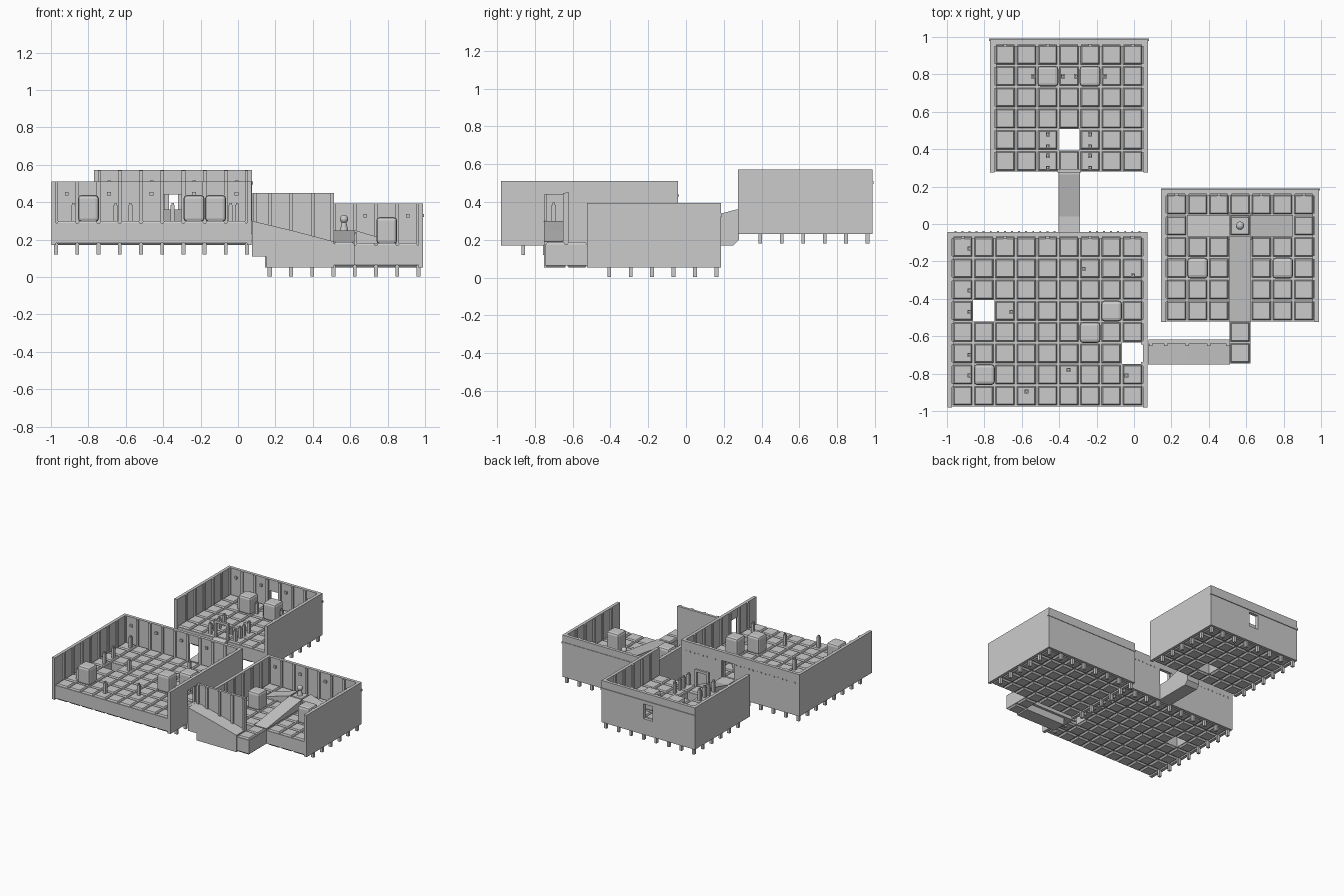
import bpy, bmesh
from math import pi

if "Cube" in bpy.data.objects:
    bpy.data.objects.remove(bpy.data.objects["Cube"])

P = 0.1135      # tile pitch
SLAB = 0.13     # floor thickness
WALL = 0.025    # wall thickness


def finish(name, bm):
    bmesh.ops.recalc_face_normals(bm, faces=bm.faces)
    me = bpy.data.meshes.new(name)
    bm.to_mesh(me)
    bm.free()
    ob = bpy.data.objects.new(name, me)
    bpy.context.collection.objects.link(ob)
    return ob


def add_box(bm, x0, x1, y0, y1, z0, z1):
    vs = bmesh.ops.create_cube(bm, size=1)["verts"]
    for v in vs:
        v.co.x = x1 if v.co.x > 0 else x0
        v.co.y = y1 if v.co.y > 0 else y0
        v.co.z = z1 if v.co.z > 0 else z0


def add_tile(bm, cx, cy, z0, z1):
    # stacked square rings give bevelled edges above and below
    rings = []
    h = P / 2
    for r, z in ((h - .014, z0), (h - .004, z0 + .012), (h, z0 + .012), (h, z1 - .012),
                 (h - .006, z1 - .012), (h - .012, z1)):
        rings.append([bm.verts.new((cx + sx * r, cy + sy * r, z))
                      for sx, sy in ((-1, -1), (1, -1), (1, 1), (-1, 1))])
    for a, b in zip(rings, rings[1:]):
        for i in range(4):
            j = (i + 1) % 4
            bm.faces.new((a[i], a[j], b[j], b[i]))
    bm.faces.new(rings[0])
    bm.faces.new(rings[-1])


def wedge(name, profile, lo, hi, axis):
    # side profile (along, z) extruded across; axis is the run direction
    bm = bmesh.new()
    ends = []
    for w in (lo, hi):
        ends.append([bm.verts.new((p, w, z) if axis == "x" else (w, p, z)) for p, z in profile])
    n = len(profile)
    for e in ends:
        bm.faces.new(e)
    for i in range(n):
        j = (i + 1) % n
        bm.faces.new((ends[0][i], ends[0][j], ends[1][j], ends[1][i]))
    return finish(name, bm)


def wall(bm, axis, a0, a1, w0, w1, z0, z1, door=None):
    # wall running along an axis with an optional (start, end, sill, head) opening
    def piece(s, e, b, t):
        if axis == "x":
            add_box(bm, s, e, w0, w1, b, t)
        else:
            add_box(bm, w0, w1, s, e, b, t)
    if not door:
        piece(a0, a1, z0, z1)
        return
    d0, d1, sill, head = door
    piece(a0, d0, z0, z1)
    piece(d1, a1, z0, z1)
    piece(d0, d1, z0, sill)
    piece(d0, d1, head, z1)


def room(name, x0, y0, nx, ny, z0, holes=(), back_door=None, right_door=None):
    x1, y1 = x0 + nx * P, y0 + ny * P
    z1, top = z0 + SLAB, z0 + .342
    # floor tiles
    bm = bmesh.new()
    for i in range(nx):
        for j in range(ny):
            if (i, j) not in holes:
                add_tile(bm, x0 + (i + .5) * P, y0 + (j + .5) * P, z0, z1)
    finish(name + "_floor", bm)
    # three walls, front left open
    bm = bmesh.new()
    wall(bm, "x", x0 - WALL, x1 + WALL, y1, y1 + WALL, z0, top, back_door)
    wall(bm, "y", y0 - .005, y1, x0 - WALL, x0, z0, top)
    wall(bm, "y", y0 - .005, y1, x1, x1 + WALL, z0, top, right_door)
    finish(name + "_walls", bm)
    # wall posts reaching below the floor
    bm = bmesh.new()
    w, d, lo = .010, .011, z0 - .05
    for i in range(nx + 1):
        x = x0 + i * P
        add_box(bm, x - w, x + w, y1 - d, y1 + d, lo, top - .002)
    for j in range(1, ny):
        y = y0 + j * P
        for x in (x0, x1):
            add_box(bm, x - d, x + d, y - w, y + w, lo, top - .002)
    finish(name + "_posts", bm)
    # small square wall pegs
    bm = bmesh.new()
    for i in range(0, nx, 2):
        x = x0 + (i + .5) * P
        if back_door and back_door[0] - .02 < x < back_door[1] + .02:
            continue
        add_box(bm, x - .01, x + .01, y1 - .012, y1, z1 + .135, z1 + .155)
    finish(name + "_wall_pegs", bm)


def crate(x, y, z):
    bm = bmesh.new()
    h = P / 2 - .001
    add_box(bm, x - h, x + h, y - h, y + h, z - .005, z + .138)
    bmesh.ops.bevel(bm, geom=bm.edges[:], offset=.018, segments=2, affect="EDGES", profile=.5)
    finish("crate", bm)


def stubs(name, spots, z, h=.085, r=.011):
    bm = bmesh.new()
    for x, y in spots:
        add_box(bm, x - r, x + r, y - r, y + r, z - .01, z + h)
        add_box(bm, x - r * .6, x + r * .6, y - r * .6, y + r * .6, z + h, z + h + .012)
    finish(name, bm)


# rooms
room("main_room", -.973, -.975, 9, 8, .17, {(1, 4), (8, 2)},
     back_door=(-.405, -.29, .30, .44), right_door=(-.75, -.637, .30, .44))
room("back_room", -.745, .28, 7, 6, .23, {(3, 1)}, back_door=(-.385, -.305, .36, .48))
room("side_room", .17, -.52, 7, 6, .052)

# outside trim: rods on two back walls, dotted studs on the main room
bm = bmesh.new()
add_box(bm, -.775, .08, .978, .992, .495, .512)
add_box(bm, .145, .995, .178, .19, .322, .338)
for i in range(27):
    x = -.955 + i * P / 3
    if not -.42 < x < -.27:
        add_box(bm, x - .005, x + .005, -.045, -.038, .43, .44)
finish("wall_trim", bm)

# corridor from main room up to back room
wedge("back_corridor", [(-.045, .17), (.25, .17), (.28, .20), (.28, .36), (.265, .36),
                        (.04, .30), (-.045, .30)], -.403, -.29, "y")

# corridor from main room down to side room, with its rear wall
wedge("side_corridor", [(.075, .11), (.15, .11), (.15, .052), (.512, .052), (.512, .19),
                        (.285, .25), (.075, .30)], -.752, -.638, "x")
bm = bmesh.new()
add_box(bm, .077, .512, -.638, -.618, .11, .45)
for x in (.09, .17, .285, .40, .502):
    add_box(bm, x - .01, x + .01, -.652, -.636, .11, .448)
finish("side_corridor_wall", bm)
bm = bmesh.new()
for y in (-.69, -.577):
    add_tile(bm, .567, y, .052, .188)
finish("corner_tiles", bm)

# raised dais with ramps, stand and orb
bm = bmesh.new()
add_tile(bm, .567, -.009, .17, .25)
finish("dais", bm)
wedge("front_ramp", [(-.52, .18), (-.066, .18), (-.066, .25), (-.52, .186)], .511, .624, "y")
wedge("left_ramp", [(.284, .18), (.511, .18), (.511, .25), (.284, .184)], -.066, .048, "x")
wedge("right_ramp", [(.624, .18), (.851, .18), (.851, .184), (.624, .25)], -.066, .048, "x")
bpy.ops.mesh.primitive_cone_add(vertices=12, radius1=.022, radius2=.012, depth=.05, location=(.567, -.009, .27))
bpy.context.object.name = "orb_stand"
bpy.ops.mesh.primitive_uv_sphere_add(segments=16, ring_count=8, radius=.022, location=(.567, -.009, .31))
bpy.context.object.name = "orb"
bpy.ops.object.shade_smooth()
stubs("dais_posts", [(.505, -.075), (.63, -.075), (.505, .055), (.63, .055)], .18, .05, .007)

# crates
for x, y, z in ((-.80, -.805, .30), (-.235, -.58, .30), (-.12, -.465, .30),
                (-.46, .79, .36), (-.235, .79, .36), (.34, -.236, .182), (.795, -.236, .182)):
    crate(x, y, z)

# small standing posts
stubs("main_room_stubs", [(-.88, -.13), (-.88, -.355), (-.88, -.47), (-.655, -.47), (-.88, -.70),
                          (-.88, -.81), (-.27, -.24), (-.005, -.275), (-.35, -.78),
                          (-.04, -.81), (-.575, -.895)], .30)
stubs("back_room_stubs", [(x, y) for x in (-.46, -.235) for y in (.30, .365, .415, .48)]
      + [(x, .79) for x in (-.54, -.38, -.31, -.155)], .36)

# free-standing door frame at the front of the back room
bm = bmesh.new()
for x in (-.40, -.293):
    add_box(bm, x - .009, x + .009, .275, .293, .35, .475)
add_box(bm, -.409, -.284, .275, .293, .475, .495)
finish("door_frame", bm)
